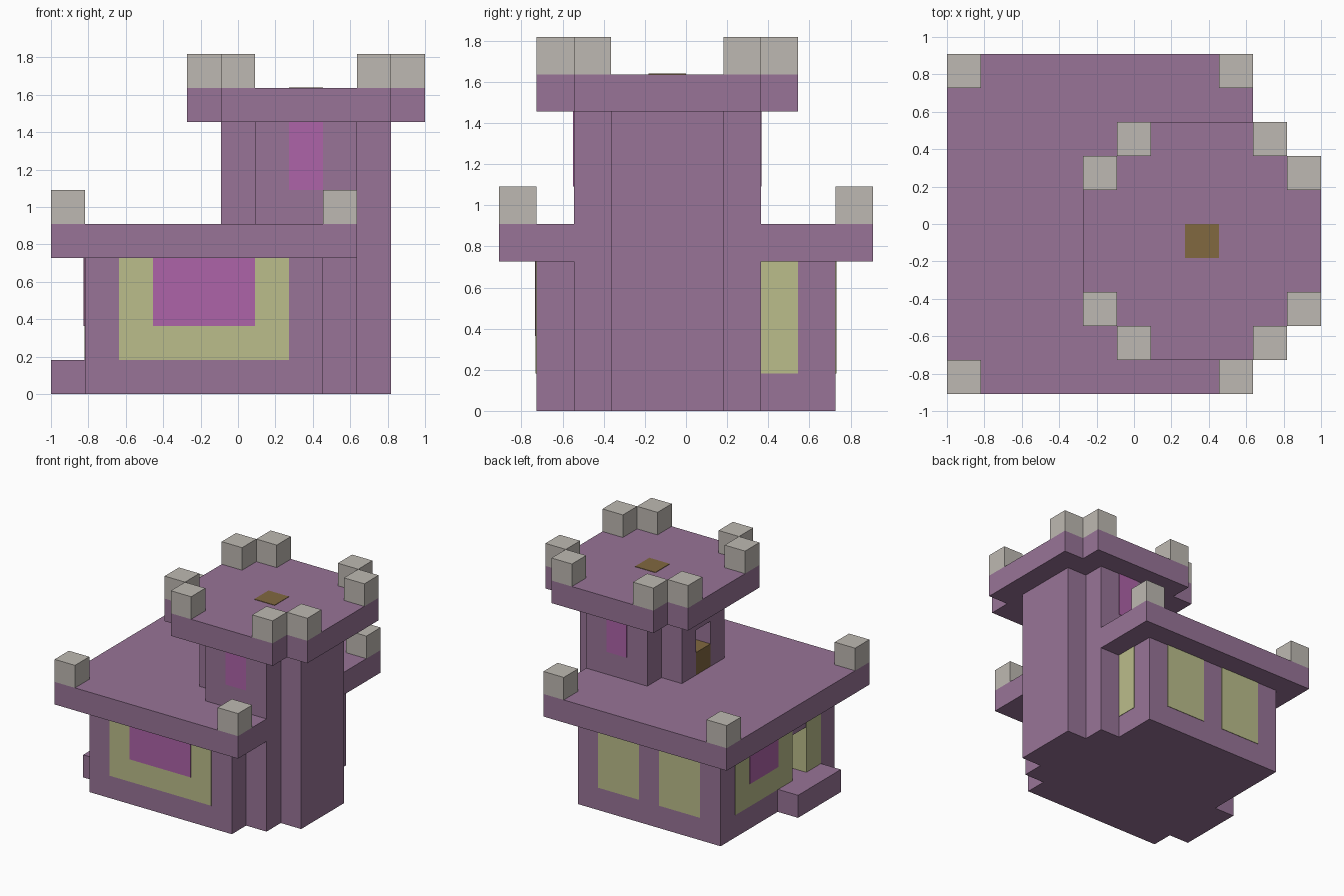
import bpy
import bmesh

if "Cube" in bpy.data.objects:
    bpy.data.objects.remove(bpy.data.objects["Cube"], do_unlink=True)

U = 2 / 11            # block size; all parts are measured in blocks
E = 0.02              # thickness of a painted plate, in blocks


def linear(c):
    c /= 255
    return c / 12.92 if c <= 0.04045 else ((c + 0.055) / 1.055) ** 2.4


def material(name, *rgb):
    m = bpy.data.materials.new(name)
    m.use_nodes = True
    col = [linear(c) for c in rgb] + [1]
    m.diffuse_color = col
    m.node_tree.nodes["Principled BSDF"].inputs["Base Color"].default_value = col
    return m


LILAC = material("lilac wall", 152, 116, 151)
STONE = material("pale stone", 190, 185, 178)
OLIVE = material("olive pane", 187, 189, 139)
PINK = material("magenta pane", 174, 99, 168)
BROWN = material("brown wood", 129, 104, 64)


def prism(name, mat, outline, z0, z1):
    """Extrude a flat outline, in block units, from z0 to z1."""
    bm = bmesh.new()
    face = bm.faces.new([bm.verts.new(((x - 5.5) * U, (y - 5) * U, z0 * U)) for x, y in outline])
    top = bmesh.ops.extrude_face_region(bm, geom=[face])["geom"]
    bmesh.ops.translate(bm, vec=(0, 0, (z1 - z0) * U),
                        verts=[v for v in top if isinstance(v, bmesh.types.BMVert)])
    bmesh.ops.recalc_face_normals(bm, faces=bm.faces)
    mesh = bpy.data.meshes.new(name)
    bm.to_mesh(mesh)
    bm.free()
    mesh.materials.append(mat)
    ob = bpy.data.objects.new(name, mesh)
    bpy.context.scene.collection.objects.link(ob)
    return ob


def box(name, mat, x0, x1, y0, y1, z0, z1):
    return prism(name, mat, [(x0, y0), (x1, y0), (x1, y1), (x0, y1)], z0, z1)


def plus(x0, x1, y0, y1):
    """Rectangle with a one-block notch in every corner."""
    a, b, c, d = x0 + 1, x1 - 1, y0 + 1, y1 - 1
    return [(a, y0), (b, y0), (b, c), (x1, c), (x1, d), (b, d),
            (b, y1), (a, y1), (a, d), (x0, d), (x0, c), (a, c)]


def carve(ob, *dims):
    """Cut a box out of an object and discard the cutter."""
    cutter = box("cutter", LILAC, *dims)
    cutter.hide_render = True
    mod = ob.modifiers.new("carve", "BOOLEAN")
    mod.operation = "DIFFERENCE"
    mod.solver = "EXACT"
    mod.object = cutter
    bpy.context.view_layer.objects.active = ob
    bpy.ops.object.modifier_apply(modifier=mod.name)
    bpy.data.objects.remove(cutter, do_unlink=True)


# House: hollow walls, side doorway, doorstep and overhanging roof
house = box("house_walls", LILAC, 1, 8, 1, 9, 0, 4)
carve(house, 2, 7, 2, 8, 1, 4.5)
carve(house, 0.5, 2.5, 3, 4, 1, 3)
box("doorstep", LILAC, 0, 1, 2, 5, 0, 1)
box("house_roof", LILAC, 0, 9, 0, 10, 4, 5)

# Tower: hollow shaft with a doorway onto the roof, and a wider platform
shaft = prism("tower_shaft", LILAC, plus(5, 10, 2, 7), 0, 8)
carve(shaft, 6, 9, 3, 6, 5, 8.5)
carve(shaft, 4.5, 6.5, 4, 5, 5, 7)
box("tower_door_step", BROWN, 5, 6, 4, 5, 5, 6)
prism("tower_platform", LILAC, plus(4, 11, 1, 8), 8, 9)
box("roof_hatch", BROWN, 7, 8, 4, 5, 9, 9 + E)

# Battlements on the house corners and around the platform
for x in (0, 8):
    for y in (0, 9):
        box("house_battlement", STONE, x, x + 1, y, y + 1, 5, 6)
for x, y in ((4, 2), (5, 1), (9, 1), (10, 2), (4, 6), (5, 7), (9, 7), (10, 6)):
    box("tower_battlement", STONE, x, x + 1, y, y + 1, 9, 10)

# House windows
box("front_window", OLIVE, 2, 7, 1 - E, 1, 1, 4)
box("front_window_centre", PINK, 3, 6, 1 - 2 * E, 1, 2, 4)
for x in (2, 5):
    box("back_window", OLIVE, x, x + 2, 9, 9 + E, 1, 4)
box("right_window", OLIVE, 8, 8 + E, 7, 8, 1, 4)
box("left_window", OLIVE, 1 - E, 1, 4, 8, 1, 4)
box("left_window_centre", PINK, 1 - 2 * E, 1, 5, 7, 2, 4)
box("door_side_window", OLIVE, 1 - E, 1, 2, 3, 1, 4)

# Olive linings on both sides of the house doorway
box("door_lining_front", OLIVE, 1, 2, 3, 3 + E, 1, 3)
box("door_lining_back", OLIVE, 1, 2, 4 - E, 4, 1, 3)

# Tower windows, front and back
box("tower_front_window", PINK, 7, 8, 2 - E, 2, 6, 8)
box("tower_back_window", PINK, 7, 8, 7, 7 + E, 6, 8)
